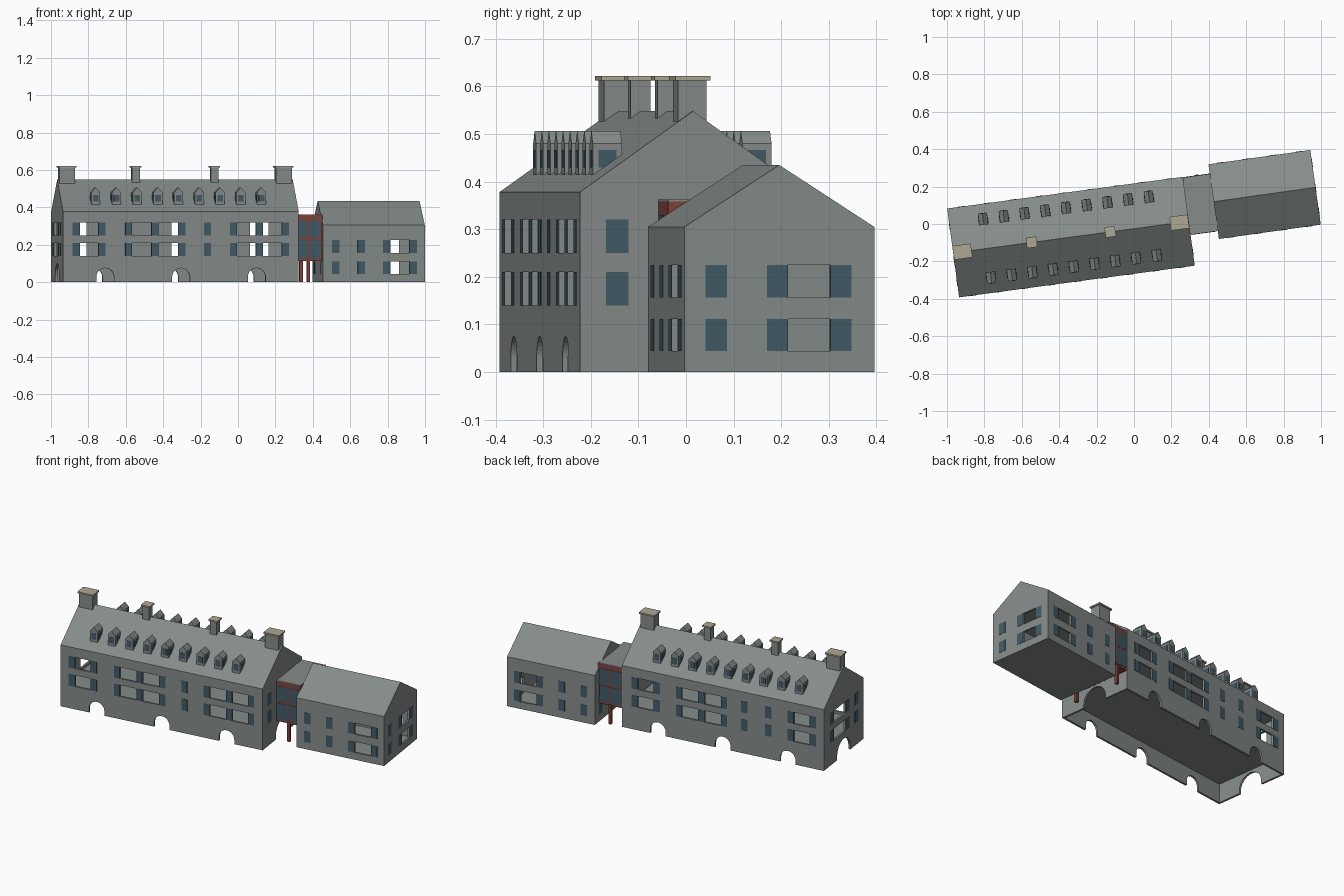
import bpy, bmesh, math
from mathutils import Matrix, Vector

if "Cube" in bpy.data.objects:
    bpy.data.objects.remove(bpy.data.objects["Cube"])


def material(name, rgb):
    m = bpy.data.materials.new(name)
    m.diffuse_color = (*rgb, 1)
    m.use_nodes = True
    m.node_tree.nodes["Principled BSDF"].inputs["Base Color"].default_value = m.diffuse_color
    return m


STONE = material("grey_stone", (0.235, 0.262, 0.250))
GLASS = material("blue_glass", (0.052, 0.105, 0.135))
RED = material("red_frame", (0.215, 0.055, 0.042))
BEIGE = material("beige_cap", (0.42, 0.39, 0.29))

# Each building has its own frame: x along its length, y across its width
TURN = math.radians(7.65)
MAIN = Matrix.Translation((-0.935, -0.392, 0)) @ Matrix.Rotation(TURN, 4, 'Z')
WING = Matrix.Translation((0.454, -0.08, 0)) @ Matrix.Rotation(TURN + 0.006, 4, 'Z')
ML, MW, WL, WW = 1.271, 0.479, 0.55, 0.403


def prism(bm, points, push):
    """Extrude a closed polygon of 3D points by a vector."""
    face = bm.faces.new([bm.verts.new(p) for p in points])
    ext = bmesh.ops.extrude_face_region(bm, geom=[face])
    bmesh.ops.translate(bm, vec=push, verts=[v for v in ext["geom"] if isinstance(v, bmesh.types.BMVert)])


def box(bm, x0, x1, y0, y1, z0, z1):
    prism(bm, [(x0, y0, z0), (x1, y0, z0), (x1, y1, z0), (x0, y1, z0)], (0, 0, z1 - z0))


def finish(bm, name, frame, mat):
    bmesh.ops.recalc_face_normals(bm, faces=bm.faces)
    me = bpy.data.meshes.new(name)
    bm.to_mesh(me)
    bm.free()
    me.transform(frame)
    me.materials.append(mat)
    ob = bpy.data.objects.new(name, me)
    bpy.context.collection.objects.link(ob)
    return ob


def cut(ob, cutter):
    """Subtract the cutter, bake the result and drop the cutter."""
    mod = ob.modifiers.new("cut", 'BOOLEAN')
    mod.operation, mod.solver, mod.object = 'DIFFERENCE', 'EXACT', cutter
    deps = bpy.context.evaluated_depsgraph_get()
    me = bpy.data.meshes.new_from_object(ob.evaluated_get(deps))
    ob.modifiers.clear()
    ob.data = me
    bpy.data.objects.remove(cutter)


def wall_point(side, size, u, d, z):
    """Point on a wall: u along it, d outwards, z up."""
    L, W = size
    return {"front": Vector((u, -d, z)), "back": Vector((u, W + d, z)),
            "west": Vector((-d, u, z)), "east": Vector((L + d, u, z))}[side]


def wall_shape(bm, side, size, outline, d0, d1):
    pts = [wall_point(side, size, u, d0, z) for u, z in outline]
    prism(bm, pts, wall_point(side, size, 0, d1, 0) - wall_point(side, size, 0, d0, 0))


def rect(u0, u1, z0, z1):
    return [(u0, z0), (u1, z0), (u1, z1), (u0, z1)]


def arch(c, r, spring):
    return [(c - r, -0.1), (c + r, -0.1)] + [
        (c + r * math.cos(a), spring + r * math.sin(a)) for a in (math.pi * i / 16 for i in range(17))]


def house(name, frame, size, eave, ridge, voids, panes, openings, floors, arches):
    L, W = size
    bm = bmesh.new()
    prism(bm, [(0, 0, 0), (0, W, 0), (0, W, eave), (0, W / 2, ridge), (0, 0, eave)], (L, 0, 0))
    body = finish(bm, name + "_walls_and_roof", frame, STONE)
    # Hollow storeys
    bm = bmesh.new()
    for z0, z1 in voids:
        box(bm, 0.012, L - 0.012, 0.012, W - 0.012, z0, z1)
    cut(body, finish(bm, "void_cutter", frame, STONE))
    # Open windows and arches
    bm = bmesh.new()
    for side, spans in openings.items():
        for u0, u1 in spans:
            for z0, z1 in floors:
                wall_shape(bm, side, size, rect(u0, u1, z0, z1), -0.025, 0.02)
    for side, c, r, spring in arches:
        wall_shape(bm, side, size, arch(c, r, spring), -0.025, 0.02)
    cut(body, finish(bm, "opening_cutter", frame, STONE))
    # Thin glass panes
    bm = bmesh.new()
    for side, spans in panes.items():
        for u0, u1 in spans:
            for z0, z1 in floors:
                wall_shape(bm, side, size, rect(u0, u1, z0, z1), -0.001, 0.0015)
    finish(bm, name + "_window_panes", frame, GLASS)


# Main building
house("main", MAIN, (ML, MW), 0.378, 0.548, [(-0.1, 0.115), (0.125, 0.365)],
      panes={"front": [(.05, .09), (.19, .228), (.335, .372), (.477, .514), (.62, .66), (.76, .797),
                       (.9, .937), (1.04, 1.077), (1.18, 1.217)],
             "back": [(.05, .09), (.19, .228), (.33, .37), (.48, .52), (.61, .647), (.752, .79),
                      (.895, .93), (1.03, 1.07), (1.172, 1.21)],
             "west": [(.06, .108), (.17, .218), (.36, .408)],
             "east": [(.055, .103), (.376, .424)]},
      openings={"front": [(.09, .19), (.372, .477), (.514, .62), (.937, 1.04), (1.077, 1.18)],
                "back": [(.09, .19), (.647, .752), (.79, .895), (1.07, 1.172)],
                "west": [(.218, .36)]},
      floors=[(.14, .21), (.25, .32)],
      arches=[(s, c, .048, .027) for s in ("front", "back") for c in (.227, .636, 1.044)]
      + [(s, MW / 2, .08, .02) for s in ("west", "east")])

# East wing
house("wing", WING, (WL, WW), 0.305, 0.435, [(0.01, 0.295)],
      panes={s: [(.05, .088), (.188, .228), (.325, .365), (.467, .507)] for s in ("front", "back")}
      | {"east": [(.045, .09), (.175, .22), (.31, .355)], "west": [(.045, .09), (.31, .355)]},
      openings={"front": [(.365, .467)], "back": [(.365, .467)], "east": [(.22, .31)]},
      floors=[(.044, .111), (.157, .225)], arches=[])

# Chimneys along the ridge, with flat caps
stacks, caps = bmesh.new(), bmesh.new()
for s, w, d in ((.05, .085, .06), (.423, .042, .042), (.847, .042, .042), (1.22, .085, .06)):
    for bm, g, z0, z1 in ((stacks, 0, .50, .613), (caps, .007, .613, .622)):
        box(bm, s - w / 2 - g, s + w / 2 + g, MW / 2 - d / 2 - g, MW / 2 + d / 2 + g, z0, z1)
finish(stacks, "chimney_stacks", MAIN, STONE)
finish(caps, "chimney_caps", MAIN, BEIGE)

# Dormers on both slopes, with front and side glass
dormers, glass = bmesh.new(), bmesh.new()
COUNT, HALF, T0, T1 = 9, 0.024, 0.05, 0.112
for i in range(COUNT):
    s = .183 + (1.077 - .183) * i / (COUNT - 1)
    for flip in (False, True):
        def across(t):
            return MW - t if flip else t
        y0, y1 = across(T0), across(T1)
        prism(dormers, [(s - HALF, y0, .415), (s + HALF, y0, .415), (s + HALF, y0, .48),
                        (s, y0, .506), (s - HALF, y0, .48)], (0, y1 - y0, 0))
        box(glass, s - .015, s + .015, *sorted((across(T0 - .0015), across(T0 + .001))), .43, .467)
        for x in (s - HALF, s + HALF):
            box(glass, x - .0015, x + .0015, *sorted((across(.062), across(.1))), .43, .467)
finish(dormers, "dormers", MAIN, STONE)
finish(glass, "dormer_glass", MAIN, GLASS)

# Raised link between the buildings
X0, X1, Y0, Y1 = ML - .005, ML + .15, .167, MW - .003
XM = (ML + X1) / 2
bm = bmesh.new()
box(bm, X0, X1, Y0, Y1, .113, .358)
finish(bm, "link_frame", MAIN, RED)
bm = bmesh.new()
box(bm, X0, X1, Y0, Y1, .358, .362)
finish(bm, "link_roof", MAIN, STONE)
bm = bmesh.new()
for y in (Y0, Y1):
    for a, b in ((ML + .004, XM - .005), (XM + .005, X1 - .01)):
        for z0, z1 in ((.127, .225), (.238, .33)):
            box(bm, a, b, y - .0015, y + .0015, z0, z1)
finish(bm, "link_glass", MAIN, GLASS)

# Posts carrying the link
bm = bmesh.new()
for y in (Y0 + .008, Y1 - .004):
    box(bm, XM - .009, XM + .009, y - .009, y + .009, 0, .12)
finish(bm, "link_posts", MAIN, RED)
